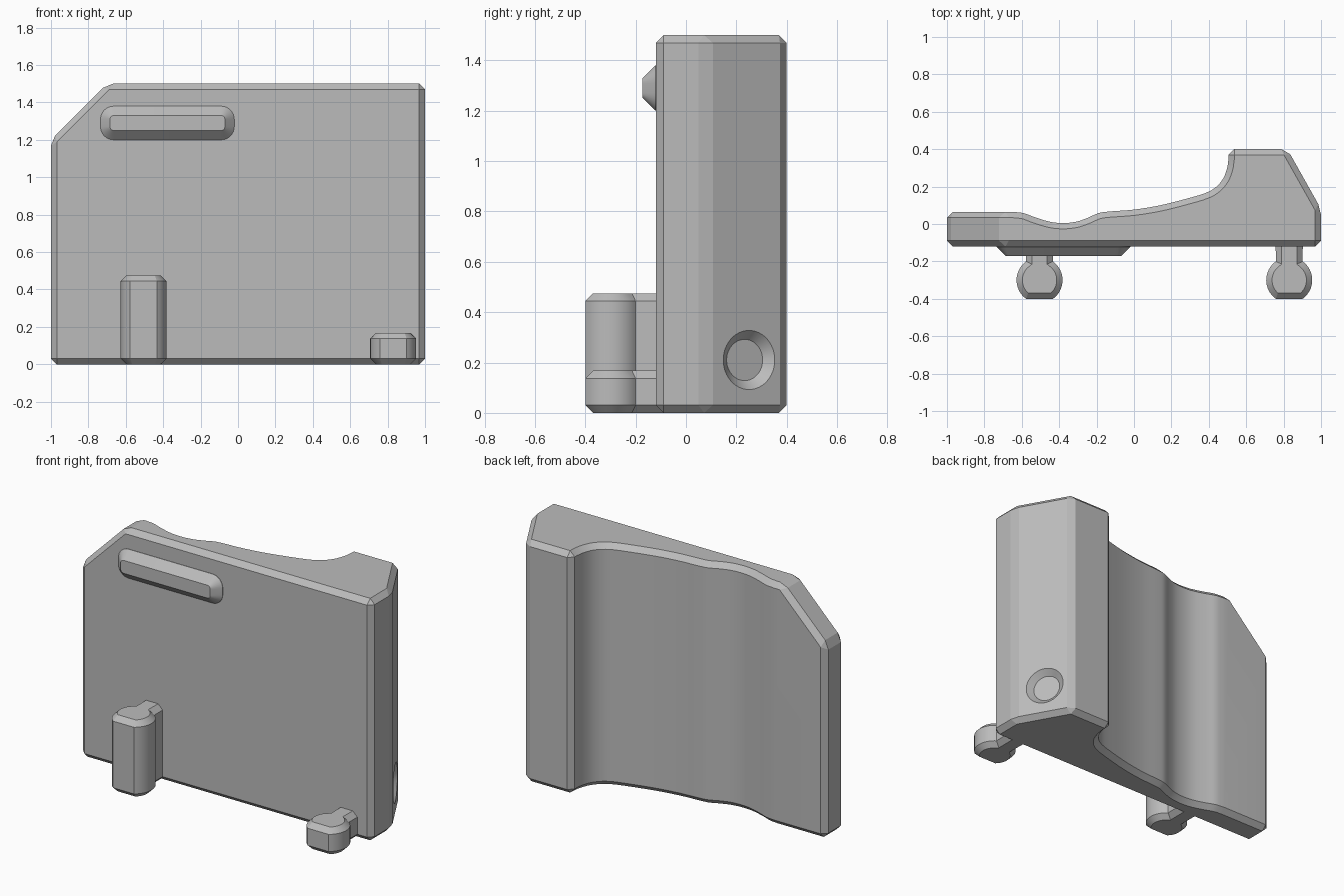
import bpy, bmesh
from math import sin, cos, pi, asin, radians
from mathutils import Vector, Matrix

if "Cube" in bpy.data.objects:
    bpy.data.objects.remove(bpy.data.objects["Cube"])

grey = bpy.data.materials.new("plain grey")
grey.use_nodes = True
GREY = (0.5, 0.5, 0.5, 1)
grey.diffuse_color = GREY
grey.node_tree.nodes["Principled BSDF"].inputs["Base Color"].default_value = GREY


def smooth_path(pts, steps=4):
    """Catmull-Rom curve through the points."""
    pts = [Vector(p) for p in pts]
    ext = [2 * pts[0] - pts[1]] + pts + [2 * pts[-1] - pts[-2]]
    out = []
    for a, b, c, d in zip(ext, ext[1:], ext[2:], ext[3:]):
        for i in range(steps):
            t = i / steps
            out.append(b + (c - a) * t / 2 + (2 * a - 5 * b + 4 * c - d) * t**2 / 2
                       + (3 * b - a - 3 * c + d) * t**3 / 2)
    return out + [pts[-1]]


def arc(cx, cy, r, a0, a1, n):
    return [(cx + r * cos(a0 + (a1 - a0) * i / n), cy + r * sin(a0 + (a1 - a0) * i / n))
            for i in range(n + 1)]


def prism(name, outline, z0, z1, rule, width, cut=None, turn=None):
    """Extrude an outline, optionally slice it, and chamfer edges chosen by rule."""
    bm = bmesh.new()
    base = bm.faces.new([bm.verts.new((p[0], p[1], z0)) for p in outline])
    top = bmesh.ops.extrude_face_region(bm, geom=[base])["geom"]
    bmesh.ops.translate(bm, verts=[v for v in top if isinstance(v, bmesh.types.BMVert)],
                        vec=(0, 0, z1 - z0))
    if cut:
        res = bmesh.ops.bisect_plane(bm, geom=bm.verts[:] + bm.edges[:] + bm.faces[:],
                                     plane_co=cut[0], plane_no=cut[1], clear_outer=True)
        rim = [e for e in res["geom_cut"] if isinstance(e, bmesh.types.BMEdge)]
        bmesh.ops.edgeloop_fill(bm, edges=rim)
    bmesh.ops.recalc_face_normals(bm, faces=bm.faces)
    bmesh.ops.bevel(bm, geom=[e for e in bm.edges if rule(e)], offset=width,
                    offset_type='OFFSET', segments=1, profile=0.5,
                    affect='EDGES', clamp_overlap=False)
    if turn:
        bm.transform(turn)
    bmesh.ops.recalc_face_normals(bm, faces=bm.faces)
    mesh = bpy.data.meshes.new(name)
    bm.to_mesh(mesh)
    bm.free()
    mesh.materials.append(grey)
    obj = bpy.data.objects.new(name, mesh)
    bpy.context.collection.objects.link(obj)
    return obj


def flat_rim(z):
    return lambda e: all(abs(v.co.z - z) < 1e-4 for v in e.verts)


# Plate with a scooped back and a raised block on one side
scoop = smooth_path([(0.505, 0.345), (0.497, 0.295), (0.475, 0.24), (0.435, 0.195),
                     (0.38, 0.165), (0.28, 0.135), (0.14, 0.1), (0, 0.077),
                     (-0.13, 0.067), (-0.19, 0.058), (-0.25, 0.032), (-0.31, 0.012),
                     (-0.38, 0.005), (-0.45, 0.012), (-0.53, 0.036), (-0.59, 0.058),
                     (-0.65, 0.065)])
outline = [(-1, -0.12), (1, -0.12), (1, 0.08), (0.82, 0.4), (0.505, 0.4)] + scoop + [(-1, 0.065)]
body = prism("back_plate", outline, 0, 1.5,
             lambda e: e.calc_face_angle(0) > radians(25), 0.031,
             cut=((-0.7, 0, 1.5), (-1, 0, 1)))

# Shallow countersunk hole in the slanted side
normal = Vector((0.32, 0.18, 0)).normalized()
bpy.ops.mesh.primitive_cone_add(vertices=48, radius1=0.082, radius2=0.152, depth=0.07,
                                location=(0.904, 0.25, 0.21),
                                rotation=normal.to_track_quat('Z', 'Y').to_euler())
cutter = bpy.context.object
cutter.name = "hole_cutter"
cutter.data.materials.append(grey)
cutter.hide_render = True
hole = body.modifiers.new("hole", 'BOOLEAN')
hole.operation = 'DIFFERENCE'
hole.solver = 'EXACT'
hole.object = cutter
bpy.context.view_layer.objects.active = body
bpy.ops.object.modifier_apply(modifier=hole.name)
bpy.data.objects.remove(cutter)

# Raised rounded bar on the front
r, x0, x1, z0, z1 = 0.07, -0.735, -0.02, 1.2, 1.38
bar = []
for k, (cx, cz) in enumerate([(x1 - r, z1 - r), (x0 + r, z1 - r), (x0 + r, z0 + r), (x1 - r, z0 + r)]):
    bar += arc(cx, cz, r, k * pi / 2, (k + 1) * pi / 2, 8)
parts = [body, prism("front_bar", bar, 0.1, 0.172, flat_rim(0.172), 0.05,
                     turn=Matrix.Rotation(pi / 2, 4, 'X'))]

# Knobs: round heads with a flat front, on short stems
R, half = 0.123, 0.073
a = asin(0.1 / R)
for name, x, height in (("right_knob", -0.505, 0.475), ("left_knob", 0.83, 0.168)):
    side = [(x + half, -0.05)] + arc(x, -0.3, R, a, -a, 16)
    other = [(2 * x - px, py) for px, py in reversed(side)]
    parts.append(prism(name, side + other, 0, height,
                       lambda e, h=height: flat_rim(0)(e) or flat_rim(h)(e), 0.031))

# Smooth curves, crisp chamfers
bpy.ops.object.select_all(action='DESELECT')
for obj in parts:
    obj.select_set(True)
bpy.context.view_layer.objects.active = body
bpy.ops.object.shade_smooth_by_angle(angle=radians(13))
